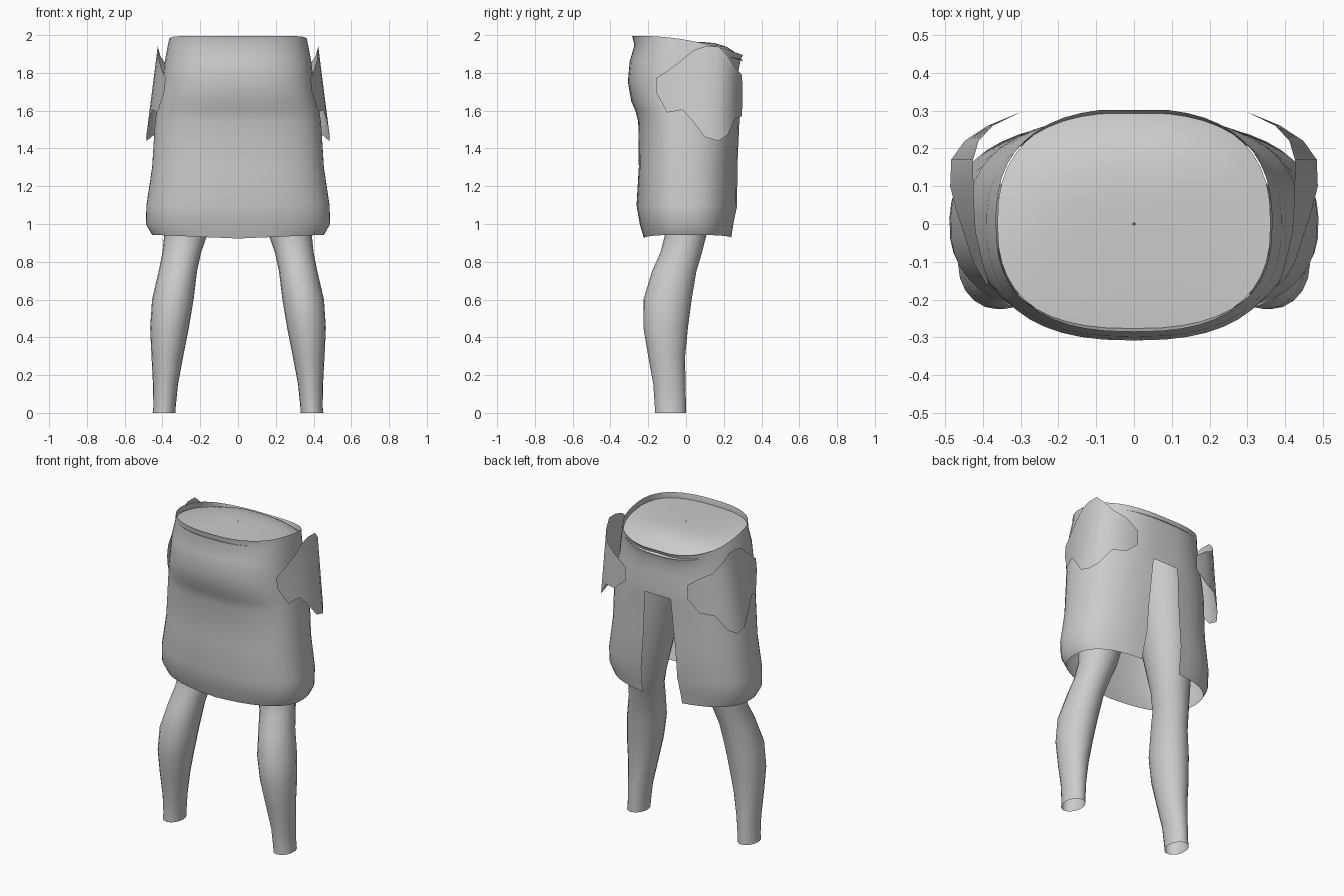
import bpy, math

cube = bpy.data.objects.get("Cube")
if cube:
    bpy.data.objects.remove(cube)

GREY = (0.6, 0.6, 0.6, 1)
mat = bpy.data.materials.new("plain_grey")
mat.use_nodes = True
mat.diffuse_color = GREY
mat.node_tree.nodes["Principled BSDF"].inputs["Base Color"].default_value = GREY


def lerp(a, b, t):
    return a + (b - a) * t


def grid_object(name, rows, closed=False, keep=lambda r, c: True, mirror=False, angle=50):
    """Skin rows of points into a smooth sheet or tube."""
    n = len(rows[0])
    faces = []
    for r in range(len(rows) - 1):
        for c in range(n if closed else n - 1):
            d = (c + 1) % n
            if keep(r, c):
                faces.append((r * n + c, r * n + d, (r + 1) * n + d, (r + 1) * n + c))
    s = -1 if mirror else 1
    verts = [(s * x, y, z) for row in rows for x, y, z in row]
    if mirror:
        faces = [f[::-1] for f in faces]
    mesh = bpy.data.meshes.new(name)
    mesh.from_pydata(verts, [], faces)
    mesh.materials.append(mat)
    obj = bpy.data.objects.new(name, mesh)
    bpy.context.collection.objects.link(obj)
    bpy.ops.object.select_all(action="DESELECT")
    obj.select_set(True)
    bpy.context.view_layer.objects.active = obj
    bpy.ops.object.shade_smooth_by_angle(angle=math.radians(angle))
    return obj


def rim(y):
    t = y / 0.3
    return 1.975 - 0.05 * t - 0.03 * t * t


def oval(phi, a, front, back, power=2.5):
    """Rounded-box section; phi = 0 points to the back."""
    s, c = math.sin(phi), math.cos(phi)
    x = math.copysign(a * abs(s) ** (2 / power), s)
    y = math.copysign((back if c > 0 else front) * abs(c) ** (2 / power), c)
    return x, y


# Skirt: height, half width, front depth, back depth
SKIRT = [(1.975, .365, .285, .305), (1.93, .375, .273, .292), (1.85, .39, .298, .28),
         (1.75, .40, .308, .282), (1.65, .42, .29, .288), (1.6, .43, .268, .287),
         (1.54, .44, .253, .285), (1.3, .455, .25, .275), (1.1, .485, .262, .275),
         (1.0, .488, .245, .255), (.935, .455, .222, .245)]
COLS = 44
SLIT_ROW = 5
rows = []
for i, (z, a, f, b) in enumerate(SKIRT):
    half = lerp(.09, .14, max(0, (1.6 - z) / .66))
    start = math.asin((half / a) ** 1.25)
    row = []
    for c in range(COLS + 1):
        x, y = oval(lerp(start, 2 * math.pi - start, c / COLS), a, f, b)
        tilt = max(0, (z - 1.7) / .275) * (rim(y) - 1.975)
        hem = .02 * (abs(x / a) - .6) if i == len(SKIRT) - 1 else 0
        row.append((x, y, z + tilt + hem))
    rows.append(row)
# The closing column at the back stops at the top of the slit
grid_object("skirt", rows, closed=True, keep=lambda r, c: c < COLS or r < SLIT_ROW)

# Domed cap inside the waistband
rows = []
for s in (.01, .25, .5, .7, .85, .95, .99):
    row = []
    for c in range(COLS):
        x, y = oval(2 * math.pi * c / COLS, .365 * s, .285 * s, .305 * s)
        row.append((x, y, lerp(1.965, rim(y) - .035, s ** 3)))
    rows.append(row)
grid_object("waist_cap", rows, closed=True)

# Legs: height, inner x, outer x, front y, back y
LEG = [(1.72, .0, .34, -.22, .22), (1.5, .03, .37, -.2, .2), (1.2, .1, .385, -.14, .16),
       (.95, .16, .39, -.11, .11), (.85, .195, .4, -.135, .085), (.75, .217, .42, -.18, .055),
       (.6, .235, .455, -.225, .03), (.45, .26, .465, -.225, .01), (.3, .29, .458, -.2, -.005),
       (.15, .318, .45, -.173, -.003), (.03, .33, .448, -.165, 0), (0, .33, .452, -.165, 0)]
leg_rows = []
for z, x0, x1, y0, y1 in LEG:
    leg_rows.append([(lerp(x0, x1, .5 + .5 * math.sin(p)), lerp(y0, y1, .5 + .5 * math.cos(p)), z)
                     for p in (2 * math.pi * k / 20 for k in range(20))])

# Side panels: x, y, lower edge, upper edge for each column, front to back
PANEL = [(.37, -.16, 1.70, 1.77), (.39, -.1, 1.59, 1.81), (.415, -.02, 1.605, 1.87),
         (.425, .04, 1.54, 1.92), (.43, .1, 1.46, 1.94), (.43, .17, 1.44, 1.94),
         (.41, .22, 1.47, 1.89), (.37, .26, 1.56, 1.83), (.30, .295, 1.57, 1.79),
         (.22, .30, 1.64, 1.73)]
panel_rows = []
for k in range(7):
    row = []
    for x, y, lo, hi in PANEL:
        z = lerp(hi, lo, k / 6)
        row.append((x * (1 + .3 * (1.9 - z) * max(0, 1 - (y / .3) ** 4)), y, z))
    panel_rows.append(row)

for side, flip in (("left", False), ("right", True)):
    grid_object(side + "_leg", leg_rows, closed=True, mirror=flip)
    grid_object(side + "_hip_panel", panel_rows, mirror=flip)
